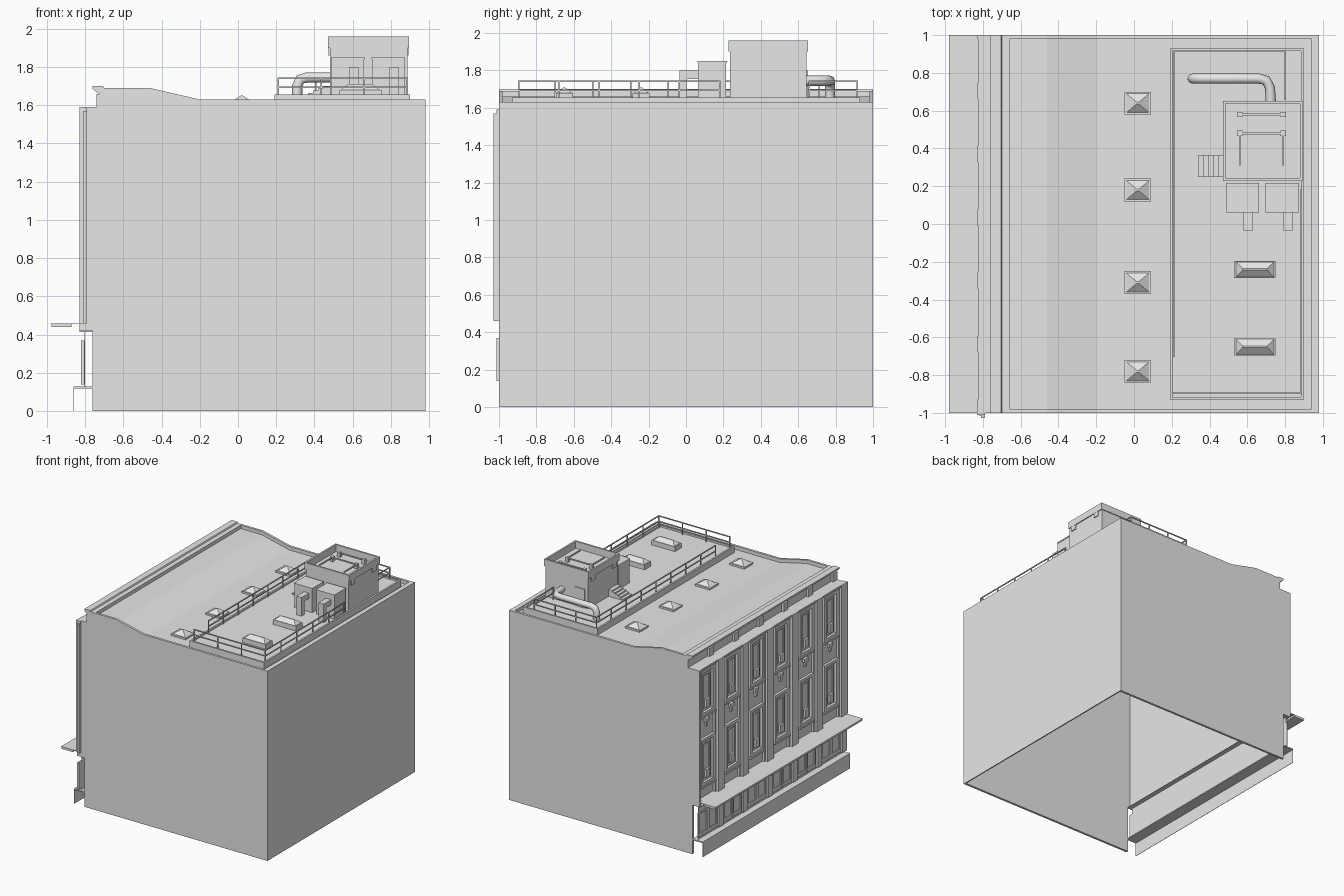
import bpy, bmesh
from mathutils import Vector

cube = bpy.data.objects.get("Cube")
if cube:
    bpy.data.objects.remove(cube, do_unlink=True)

grey = bpy.data.materials.new("plain_grey")
grey.use_nodes = True
grey.diffuse_color = (.8, .8, .8, 1)
grey.node_tree.nodes["Principled BSDF"].inputs["Base Color"].default_value = (.8, .8, .8, 1)


def finish(name, bm):
    bmesh.ops.recalc_face_normals(bm, faces=bm.faces)
    mesh = bpy.data.meshes.new(name)
    bm.to_mesh(mesh)
    bm.free()
    mesh.materials.append(grey)
    obj = bpy.data.objects.new(name, mesh)
    bpy.context.collection.objects.link(obj)
    return obj


def add_box(bm, x, y, z, taper=(1, 1)):
    """Box between the (low, high) pairs x, y, z; taper scales the top."""
    low, high = Vector((x[0], y[0], z[0])), Vector((x[1], y[1], z[1]))
    mid, size = (low + high) / 2, high - low
    for v in bmesh.ops.create_cube(bm, size=1)["verts"]:
        tx, ty = taper if v.co.z > 0 else (1, 1)
        v.co = mid + Vector((v.co.x * size.x * tx, v.co.y * size.y * ty, v.co.z * size.z))


def boxes(name, items):
    bm = bmesh.new()
    for item in items:
        add_box(bm, *item)
    return finish(name, bm)


def prism(name, points, y):
    """Side profile in x and z, extruded along y."""
    bm = bmesh.new()
    face = bm.faces.new([bm.verts.new((px, y[0], pz)) for px, pz in points])
    out = bmesh.ops.extrude_face_region(bm, geom=[face])["geom"]
    moved = [v for v in out if isinstance(v, bmesh.types.BMVert)]
    bmesh.ops.translate(bm, verts=moved, vec=(0, y[1] - y[0], 0))
    return finish(name, bm)


def around(c, half):
    return (c - half, c + half)


def ring(x, y, z, t):
    """Four boxes forming a rectangular border of thickness t."""
    return [(x, (y[0], y[0] + t), z), (x, (y[1] - t, y[1]), z),
            ((x[0], x[0] + t), (y[0] + t, y[1] - t), z),
            ((x[1] - t, x[1]), (y[0] + t, y[1] - t), z)]


FULL = (-1, 1)
INNER = (-.98, .98)
PITCH = .335
BAYS = [.86 - PITCH * i for i in range(6)]
PIERS = [.705 - PITCH * i for i in range(6)]

# Plain outer walls, open underneath
wall_profile = [(-.76, 0), (.98, 0), (.98, 1.63), (-.2, 1.63), (-.46, 1.69),
                (-.72, 1.69), (-.72, 1.59), (-.83, 1.59), (-.83, .42), (-.76, .42)]
prism("front_wall", wall_profile, (-1, -.98))
prism("back_wall", wall_profile, (.98, 1))
boxes("side_wall", [((.97, .98), INNER, (0, 1.63))])
boxes("side_parapet", [((.94, .97), INNER, (1.57, 1.63))])

# Roof sheet sunk behind the parapet
prism("roof", [(-.7, 1.66), (-.46, 1.66), (-.2, 1.6), (.97, 1.6), (.97, 1.59),
               (-.2, 1.59), (-.46, 1.65), (-.7, 1.65)], INNER)

# Cornice and recessed frieze
prism("cornice", [(-.76, 1.7), (-.76, 1.685), (-.735, 1.665), (-.72, 1.655), (-.72, 1.585),
                  (-.7, 1.585), (-.66, 1.64), (-.66, 1.69), (-.7, 1.69), (-.705, 1.7)], FULL)
boxes("frieze_blocks", [((-.74, -.72), around(y, .03), (1.59, 1.66)) for y in PIERS])
boxes("facade_ledge", [((-.825, -.7), INNER, (1.575, 1.59))])

# Facade wall, piers and windows
boxes("facade_wall", [((-.79, -.78), INNER, (.42, 1.58))])
boxes("piers", [((-.83, -.79), around(y, .042), (.46, 1.59)) for y in PIERS])
boxes("pier_strips", [((-.81, -.79), around(y, .058), (.46, 1.57)) for y in PIERS])
frames, sashes, hoppers, ornaments, sills = [], [], [], [], []
for y in BAYS:
    for low, high in ((.57, .97), (1.17, 1.56)):
        for span in (around(y - .08, .012), around(y + .08, .012)):
            frames.append(((-.812, -.79), span, (low, high)))
        for z in (low, high - .025):
            frames.append(((-.812, -.79), around(y, .08), (z, z + .025)))
        sashes += [((-.8, -.79), yy, zz) for _, yy, zz in
                   ring((-.8, -.79), around(y, .05), (low + .05, high - .05), .012)[:2]]
        sashes.append(((-.8, -.79), around(y, .05), (high - .06, high - .05)))
        hoppers.append(((-.808, -.79), around(y - .01, .025), (low + .05, low + .12)))
        sills.append(((-.82, -.79), around(y, .1), (low - .015, low)))
    ornaments.append(((-.81, -.79), around(y, .025), (1.1, 1.13)))
    ornaments.append(((-.805, -.79), around(y, .012), (1.06, 1.1)))
boxes("window_frames", frames)
boxes("window_sashes", sashes)
boxes("window_hoppers", hoppers)
boxes("window_sills", sills)
boxes("spandrel_ornaments", ornaments)

# Canopy and street level shopfront
boxes("canopy_sheet", [((-.98, -.78), FULL, (.455, .46))])
boxes("canopy_edge", [((-.975, -.87), FULL, (.44, .455))])
boxes("canopy_soffit", [((-.83, -.76), INNER, (.415, .42))])
boxes("shopfront_wall", [((-.803, -.8), INNER, (.13, .42))])
shop_posts, shop_frames = [], []
for y in BAYS:
    shop_posts.append(((-.82, -.803), around(y - PITCH / 2, .03), (.14, .37)))
    for c in (y - .065, y + .065):
        shop_frames += [((-.812, -.803), yy, zz) for yy, zz in (
            (around(c - .055, .008), (.15, .36)), (around(c + .055, .008), (.15, .36)),
            (around(c, .047), (.345, .36)), (around(c, .047), (.15, .18)))]
boxes("shopfront_posts", shop_posts)
boxes("shopfront_frames", shop_frames)
boxes("shopfront_sill", [((-.86, -.76), FULL, (.12, .13))])
boxes("shopfront_plinth", [((-.86, -.857), FULL, (0, .12))])

# Small pyramid skylights and long hipped skylights
curbs, glass = [], []
for y in (.64, .18, -.31, -.78):
    curbs.append((around(.02, .07), around(y, .06), (1.6, 1.615)))
    glass.append((around(.02, .06), around(y, .05), (1.615, 1.65), (.1, .1)))
for y in (-.24, -.65):
    curbs.append((around(.64, .11), around(y, .045), (1.64, 1.68)))
    glass.append((around(.64, .1), around(y, .04), (1.68, 1.71), (.65, .1)))
boxes("skylight_curbs", curbs)
boxes("skylight_glass", glass)

# Raised deck with kerb
DECK = 1.64
boxes("deck", [((.19, .9), (-.93, .93), (1.6, DECK))])
boxes("deck_kerb", ring((.19, .9), (-.93, .93), (DECK, 1.655), .015))


# Railings
def railing(name, start, end):
    a, b = Vector(start), Vector(end)
    n = max(1, round((b - a).length / .2))
    parts = []
    for i in range(n + 1):
        p = a.lerp(b, i / n)
        parts.append((around(p.x, .004), around(p.y, .004), (DECK, 1.745)))
    xs, ys = sorted((a.x, b.x)), sorted((a.y, b.y))
    for z in (1.695, 1.742):
        parts.append(((xs[0] - .004, xs[1] + .004), (ys[0] - .004, ys[1] + .004), around(z, .004)))
    boxes(name, parts)


railing("west_railing", (.21, -.7), (.21, .915))
railing("south_railing", (.21, -.895), (.885, -.895))
railing("east_railing", (.885, -.895), (.885, .18))
railing("north_railing", (.21, .915), (.8, .915))
railing("return_railing", (.8, .66), (.8, .915))

# Stair house with open parapet
boxes("stair_house", [((.48, .885), (.235, .645), (DECK, 1.9))])
boxes("stair_house_parapet", ring((.47, .893), (.228, .652), (1.9, 1.96), .015))
boxes("stair_house_door", [((.51, .6), (.645, .652), (DECK, 1.8))])
boxes("stair_house_vents", [(x, around(y, .026), (1.86, 1.9))
                            for x in ((.473, .48), (.885, .892)) for y in (.29, .58)])
pipes = [(around(.675, .115), around(y, .005), around(1.93, .005)) for y in (.48, .58)]
pipes += [(around(x, .005), (.31, .48), around(1.93, .005)) for x in (.56, .79)]
pipes += [(around(x, .014), around(y, .014), (1.9, 1.94)) for x in (.56, .79) for y in (.48, .58)]
boxes("house_roof_pipes", pipes)
boxes("steps", [((.34 + .026 * i, .48), (.25, .365), (DECK + .012 * i, DECK + .012 * (i + 1)))
                for i in range(5)])

# Air handling units with bent outlets
units, outlets = [], []
for x in (.575, .785):
    units.append((around(x, .085), (.065, .215), (DECK, 1.84)))
    units.append((around(x, .088), (.062, .218), (1.84, 1.85)))
    outlets.append((around(x + .03, .024), (-.035, .065), (1.755, 1.8)))
    outlets.append((around(x + .03, .024), (-.035, .005), (DECK, 1.755)))
boxes("air_units", units)
boxes("air_outlets", outlets)

# Round duct bending from the deck to the stair house
curve = bpy.data.curves.new("duct", "CURVE")
curve.dimensions = "3D"
curve.bevel_depth = .027
curve.bevel_resolution = 2
curve.use_fill_caps = True
path = [(.31, .77, DECK), (.31, .77, 1.7), (.325, .77, 1.735), (.36, .77, 1.745),
        (.66, .77, 1.745), (.7, .76, 1.745), (.72, .72, 1.745), (.725, .64, 1.745)]
spline = curve.splines.new("POLY")
spline.points.add(len(path) - 1)
for point, co in zip(spline.points, path):
    point.co = (*co, 1)
curve.materials.append(grey)
duct = bpy.data.objects.new("duct", curve)
bpy.context.collection.objects.link(duct)
